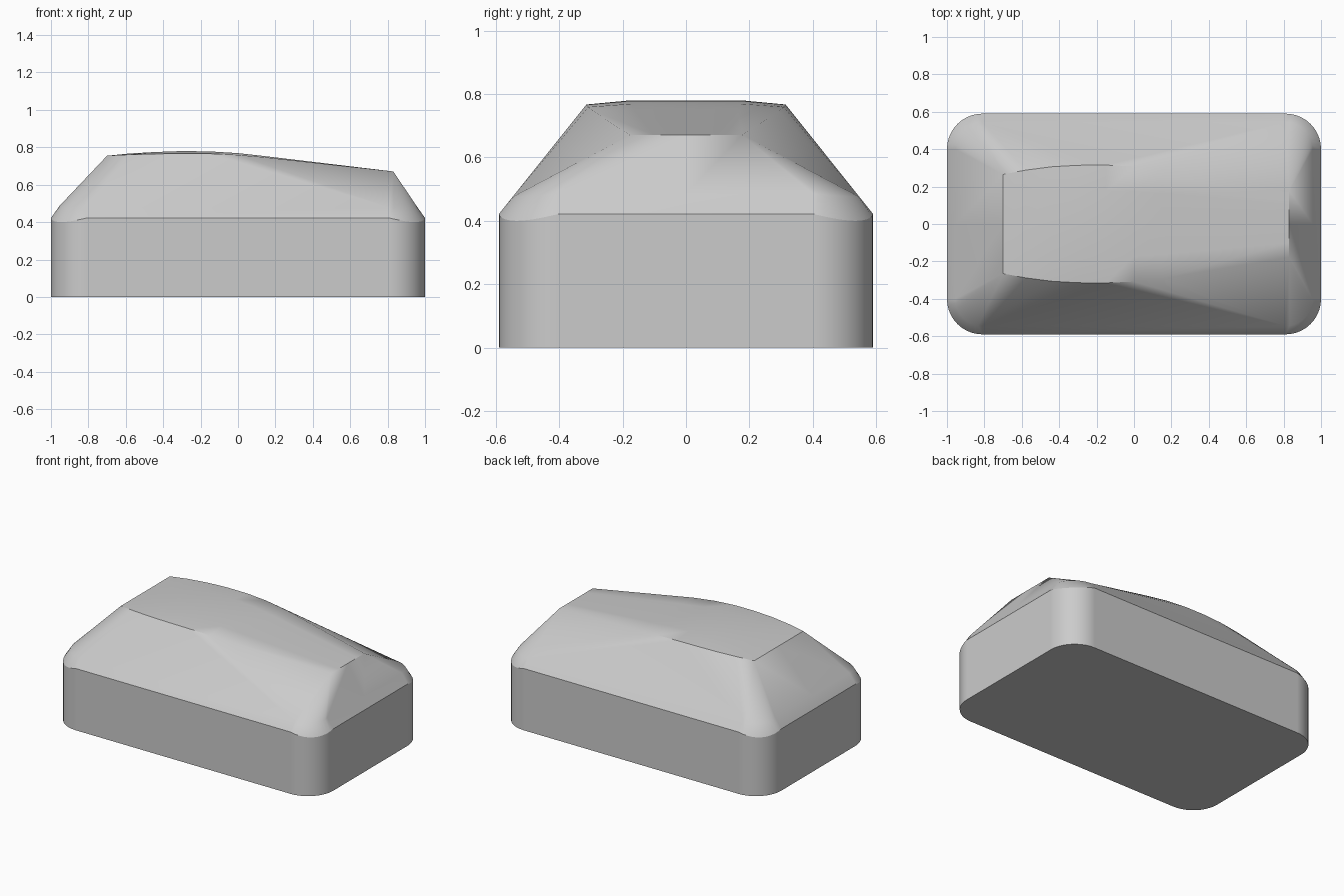
import bpy, bmesh
from math import sin, cos, pi
from mathutils import Vector

if "Cube" in bpy.data.objects:
    bpy.data.objects.remove(bpy.data.objects["Cube"], do_unlink=True)

CX, CY, R = 0.81, 0.40, 0.19      # corner centre and radius
RIM, STEPS = 0.422, 10

# Roof stations from low-x end to high-x end: x, half width, centre height, edge drop
ROOF = [(-0.70, 0.265, 0.755, 0.0), (-0.58, 0.288, 0.767, 0.006),
        (-0.44, 0.306, 0.775, 0.010), (-0.30, 0.314, 0.780, 0.013),
        (-0.15, 0.315, 0.778, 0.012), (0.0, 0.308, 0.769, 0.010),
        (0.15, 0.292, 0.752, 0.006), (0.83, 0.178, 0.671, 0.0)]
MID = 4                           # ridge point where the side panel peaks

bm = bmesh.new()


def face(*points):
    """Add a face on the front half and its mirror on the back half."""
    for side in (1, -1):
        verts = [bm.verts.new((p[0], p[1] * side, p[2])) for p in points]
        bm.faces.new(verts if side == 1 else verts[::-1])


def corner(end):
    """Arcs of one corner, from the long side round to the short end."""
    foot, rim, shoulder = [], [], []
    for i in range(STEPS + 1):
        a = i / STEPS * pi / 2
        dx, dy = end * sin(a), -cos(a)
        dip = 0.022 * sin(2 * a)
        foot.append(Vector((end * CX + R * dx, -CY + R * dy, 0)))
        rim.append(Vector((end * CX + R * dx, -CY + R * dy, RIM - dip)))
        r = R - 0.045
        lift = 0.056 + 0.008 * sin(a)
        shoulder.append(Vector((end * CX + r * dx, -CY + r * dy, RIM + lift - dip * 0.3)))
    return foot, rim, shoulder


def centre(p):
    return Vector((p[0], 0, p[2]))


ridge = [Vector((x, -w, z - d)) for x, w, z, d in ROOF]
inner = [Vector((x, -w * 0.56, z)) for x, w, z, d in ROOF]
corners = {end: corner(end) for end in (-1, 1)}

# Rounded corners, short ends and the fans that rise to the roof
for end, (foot, rim, shoulder) in corners.items():
    tip = ridge[0] if end < 0 else ridge[-1]
    for i in range(STEPS):
        face(foot[i], foot[i + 1], rim[i + 1], rim[i])
        face(rim[i], rim[i + 1], shoulder[i + 1], shoulder[i])
        face(shoulder[i], shoulder[i + 1], tip)
    face(foot[-1], centre(foot[-1]), centre(rim[-1]), rim[-1])
    face(rim[-1], centre(rim[-1]), centre(shoulder[-1]), shoulder[-1])
    face(shoulder[-1], centre(shoulder[-1]), centre(tip), tip)

# Long walls, sloping side panels and underside
(fl, rl, sl), (fr, rr, sr) = corners[-1], corners[1]
face(fl[0], fr[0], rr[0], rl[0])
face(rl[0], rr[0], sr[0], sl[0])
face(sl[0], sr[0], ridge[MID])
face(centre(fl[-1]), *fl[::-1], *fr, centre(fr[-1]))

# Roof strips and the triangles that join them to the side panels
for i in range(len(ridge) - 1):
    face(ridge[i], ridge[i + 1], inner[i + 1], inner[i])
    face(inner[i], inner[i + 1], centre(inner[i + 1]), centre(inner[i]))
    face(sl[0] if i < MID else sr[0], ridge[i + 1], ridge[i])

bmesh.ops.remove_doubles(bm, verts=bm.verts[:], dist=0.0005)
bmesh.ops.recalc_face_normals(bm, faces=bm.faces[:])
mesh = bpy.data.meshes.new("body")
bm.to_mesh(mesh)
bm.free()
body = bpy.data.objects.new("body", mesh)
bpy.context.collection.objects.link(body)

# Plain grey finish
grey = bpy.data.materials.new("light_grey")
grey.use_nodes = True
grey.diffuse_color = (0.6, 0.6, 0.6, 1)
grey.node_tree.nodes["Principled BSDF"].inputs["Base Color"].default_value = (0.6, 0.6, 0.6, 1)
mesh.materials.append(grey)

# Smooth shading with sharp rim and ridge
bpy.ops.object.select_all(action='DESELECT')
body.select_set(True)
bpy.context.view_layer.objects.active = body
bpy.ops.object.shade_smooth_by_angle(angle=0.52)
weighted = body.modifiers.new("even_shading", 'WEIGHTED_NORMAL')
weighted.keep_sharp = True
